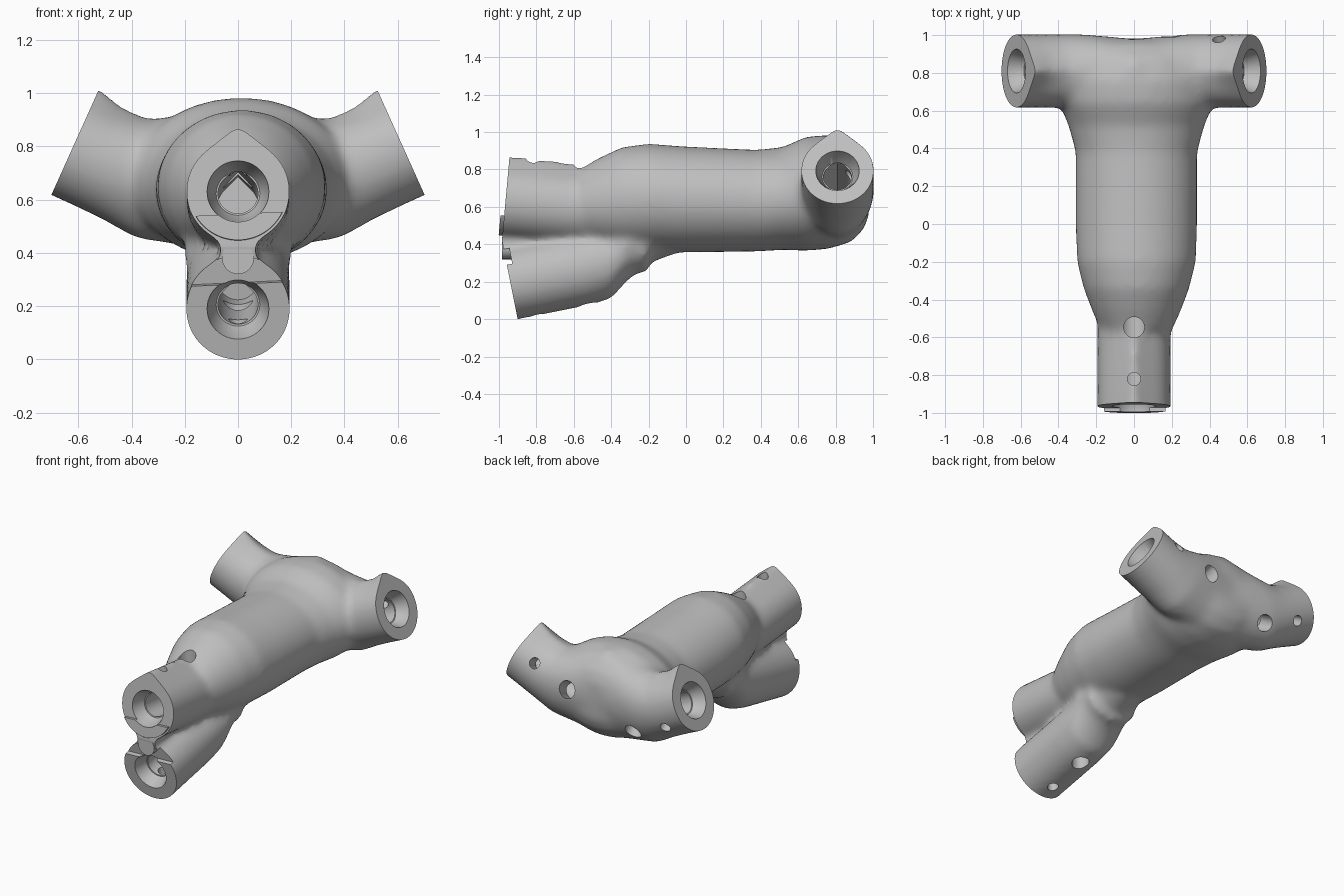
import bpy, bmesh, math
from mathutils import Vector

cube = bpy.data.objects.get("Cube")
if cube:
    bpy.data.objects.remove(cube, do_unlink=True)

X, Y, Z = Vector((1, 0, 0)), Vector((0, 1, 0)), Vector((0, 0, 1))
helpers = []


# A frame is (centre, side, up, side radius, up radius, peak); peak > 1 gives a teardrop
def outline(frame, start, end, n):
    c, side, up, rs, ru, peak = frame
    tangent = math.acos(1 / peak)
    points = []
    for i in range(n):
        a = start + (end - start) * i / n
        off = abs(math.remainder(a, math.tau))
        f = 1 / math.cos(tangent - off) if off < tangent else 1
        points.append(c + side * (math.sin(a) * rs * f) + up * (math.cos(a) * ru * f))
    return points


def loft(bm, frames, start=0, end=math.tau, n=48):
    rings = [[bm.verts.new(p) for p in outline(f, start, end, n)] for f in frames]
    for a, b in zip(rings, rings[1:]):
        for i in range(n):
            j = (i + 1) % n
            bm.faces.new((a[i], a[j], b[j], b[i]))
    bm.faces.new(rings[0])
    bm.faces.new(rings[-1])


def make(name, bm):
    bmesh.ops.recalc_face_normals(bm, faces=bm.faces)
    mesh = bpy.data.meshes.new(name)
    bm.to_mesh(mesh)
    bm.free()
    ob = bpy.data.objects.new(name, mesh)
    bpy.context.scene.collection.objects.link(ob)
    return ob


# A port is one socket: face centre, inward axis, up, pin hole direction
def port(centre, axis, up, pin):
    return Vector(centre), Vector(axis).normalized(), Vector(up).normalized(), Vector(pin).normalized()


def ring(p, d, r, peak=1.0):
    c, axis, up, _ = p
    return (c + axis * d, axis.cross(up), up, r, r, peak)


upper = port((0, -.965, .63), (0, 1, -.09), (0, .09, 1), Z)
lower = port((0, -.938, .19), (0, .98, .195), (0, -.195, .98), -Z)
arms = [port((s * .622, .81, .793), (-s * .91, 0, -.41), (-s * .41, 0, .91),
             Y * .87 + Vector((-s * .41, 0, .91)) * (.5 * s)) for s in (-1, 1)]
ports = [upper, lower] + arms

bm = bmesh.new()

# Main barrel: y, centre height, half width, half height
barrel = [(-.56, .62, .19, .19), (-.46, .63, .235, .235), (-.34, .645, .28, .275),
          (-.2, .65, .315, .288), (0, .64, .322, .283), (.38, .633, .322, .272),
          (.52, .645, .36, .275), (.64, .67, .41, .305), (.76, .68, .41, .305),
          (.88, .68, .36, .27), (.95, .68, .28, .2), (.98, .68, .18, .12)]
loft(bm, [(Vector((.013, y, z)), X, Z, rx, rz, 1) for y, z, rx, rz in barrel])


# Cross arms, one curved sweep from side to side
def arm_frames(s):
    up = Vector((-s * .41, 0, .91))
    at = lambda x, z, rs, ru, k: (Vector((s * x, .81, z)), Y, up, rs, ru, k)
    return [at(.713, .834, .195, .195, 1.32), at(.622, .793, .195, .195, 1.3),
            at(.52, .747, .195, .195, 1.14), at(.42, .71, .195, .206, 1.03),
            at(.28, .69, .195, .258, 1)]


middle = (Vector((0, .805, .69)), Y, Z, .175, .297, 1)
loft(bm, arm_frames(-1) + [middle] + arm_frames(1)[::-1])

# Upper front tube
loft(bm, [ring(upper, -.1, .195, 1.28), ring(upper, .38, .195, 1.22), ring(upper, .5, .19, 1.08)])

# Lower front tube, curving up into the barrel
bend = [(-.4, .305, .195), (-.31, .41, .2), (-.18, .5, .195), (0, .54, .17)]
loft(bm, [ring(lower, -.1, .196), ring(lower, .4, .196)]
     + [(Vector((0, y, z)), X, Z, r, r, 1) for y, z, r in bend])

# Web between the front tubes, thicker towards the back
loft(bm, [(Vector((0, y, .4)), X, Z, w, .15, 1) for y, w in ((-1.05, .06), (-.7, .07), (-.4, .17), (-.2, .2))])

body = make("four_way_connector", bm)
remesh = body.modifiers.new("blend", "REMESH")
remesh.mode = "VOXEL"
remesh.voxel_size = .018
soften = body.modifiers.new("soften", "SMOOTH")
soften.factor = .5
soften.iterations = 20


def combine(name, operation, frames, **kw):
    part = bmesh.new()
    loft(part, frames, **kw)
    ob = make(name, part)
    ob.hide_render = True
    helpers.append(ob)
    mod = body.modifiers.new(name, "BOOLEAN")
    mod.operation = operation
    mod.solver = "EXACT"
    mod.object = ob


# Flat socket faces
for p in ports:
    combine("face_trim", "DIFFERENCE", [ring(p, -.3, .35), ring(p, 0, .35)])

# Raised lip on the upper face, matching recess on the lower one, and the rod between
rad = math.radians
combine("upper_lip", "UNION", [ring(upper, -.02, .184), ring(upper, .05, .184)],
        start=rad(115), end=rad(245), n=24)
combine("lower_recess", "DIFFERENCE", [ring(lower, -.04, .203), ring(lower, .03, .203)],
        start=rad(-65), end=rad(65), n=24)
combine("web_rod", "UNION", [(Vector((0, y, .38)), X, Z, .06, .06, 1) for y in (-.983, -.7)], n=24)

# Countersunk teardrop bores and two pin holes in every socket
for p in ports:
    combine("bore", "DIFFERENCE", [ring(p, -.1, .116), ring(p, .005, .116), ring(p, .08, .082),
                                   ring(p, .081, .075, 1.4), ring(p, .55, .075, 1.4)])
    c, axis, up, pin = p
    for d, r in ((.145, .035), (.42, .055)):
        combine("pin_hole", "DIFFERENCE",
                [(c + axis * d + pin * h, axis, pin.cross(axis).normalized(), r, r, 1) for h in (0, .45)], n=24)

# Bake the shape and drop the helpers
depsgraph = bpy.context.evaluated_depsgraph_get()
baked = bpy.data.meshes.new_from_object(body.evaluated_get(depsgraph))
body.modifiers.clear()
body.data = baked
for ob in helpers:
    bpy.data.objects.remove(ob, do_unlink=True)

grey = bpy.data.materials.new("plain_grey")
grey.use_nodes = True
colour = (.52, .52, .52, 1)
grey.diffuse_color = colour
grey.node_tree.nodes["Principled BSDF"].inputs["Base Color"].default_value = colour
baked.materials.clear()
baked.materials.append(grey)
for poly in baked.polygons:
    poly.material_index = 0

for ob in bpy.context.selected_objects:
    ob.select_set(False)
body.select_set(True)
bpy.context.view_layer.objects.active = body
bpy.ops.object.shade_smooth_by_angle(angle=rad(32))
